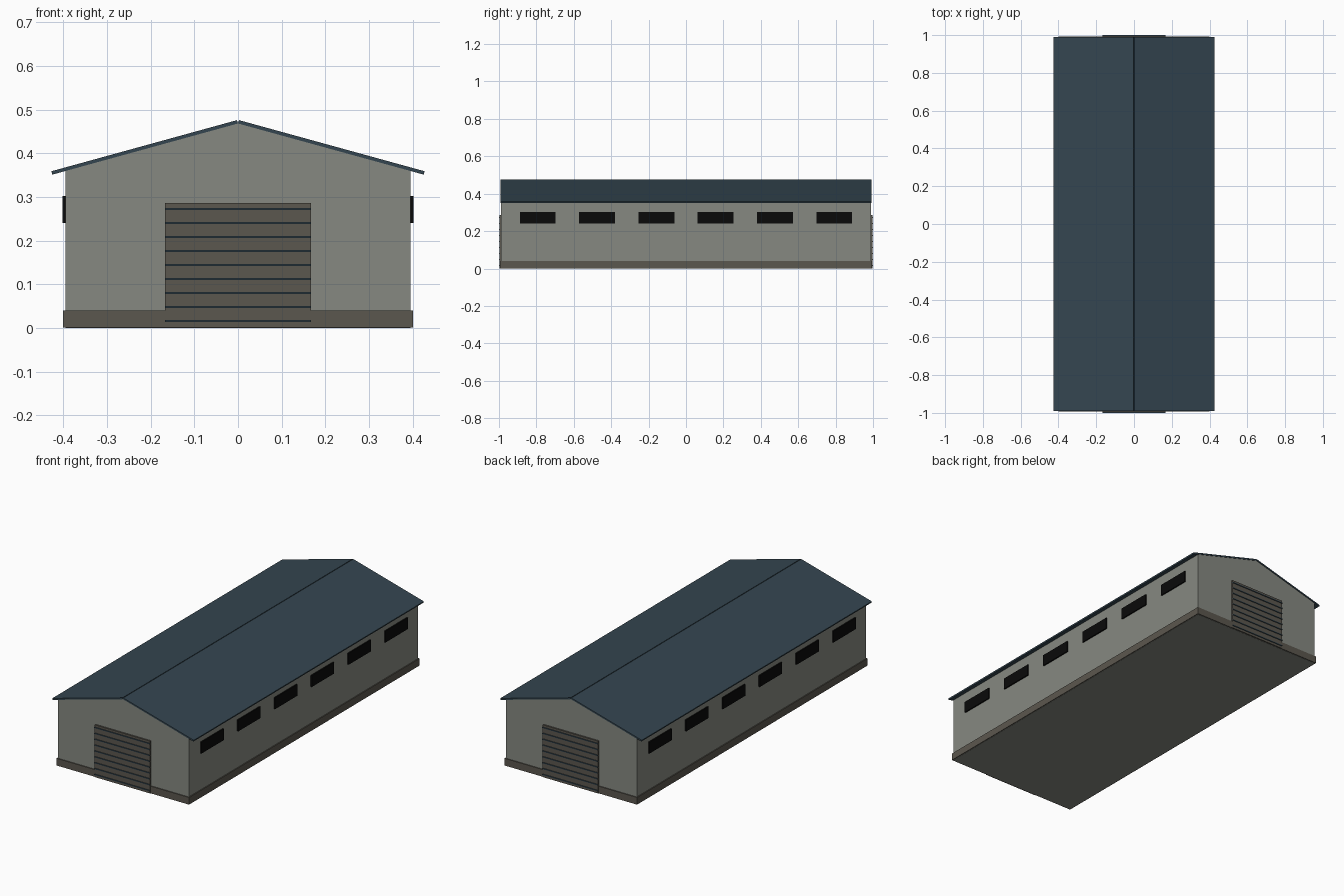
import bpy
import bmesh
import math
from mathutils import Vector

if "Cube" in bpy.data.objects:
    bpy.data.objects.remove(bpy.data.objects["Cube"], do_unlink=True)


def material(name, rgb):
    mat = bpy.data.materials.new(name)
    mat.use_nodes = True
    colour = (*rgb, 1.0)
    mat.diffuse_color = colour
    bsdf = mat.node_tree.nodes["Principled BSDF"]
    bsdf.inputs["Base Color"].default_value = colour
    bsdf.inputs["Roughness"].default_value = 0.8
    return mat


WALL = material("wall_grey", (0.24, 0.25, 0.22))
BASE = material("base_brown_grey", (0.105, 0.095, 0.077))
ROOF = material("roof_slate_blue", (0.034, 0.06, 0.08))
GLASS = material("window_black", (0.003, 0.003, 0.003))


def extrude_profile(name, points, half_length, mat):
    """Extrude an (x, z) outline along y, centred on y = 0."""
    bm = bmesh.new()
    face = bm.faces.new([bm.verts.new((x, -half_length, z)) for x, z in points])
    result = bmesh.ops.extrude_face_region(bm, geom=[face])
    verts = [v for v in result["geom"] if isinstance(v, bmesh.types.BMVert)]
    bmesh.ops.translate(bm, verts=verts, vec=(0, 2 * half_length, 0))
    bmesh.ops.recalc_face_normals(bm, faces=bm.faces)
    return finish(name, bm, mat)


def boxes(name, bounds, mat):
    """Join boxes given as (low corner, high corner) into one object."""
    bm = bmesh.new()
    for low, high in bounds:
        low, high = Vector(low), Vector(high)
        cube = bmesh.ops.create_cube(bm, size=1)["verts"]
        bmesh.ops.scale(bm, verts=cube, vec=high - low)
        bmesh.ops.translate(bm, verts=cube, vec=(low + high) / 2)
    return finish(name, bm, mat)


def finish(name, bm, mat):
    mesh = bpy.data.meshes.new(name)
    bm.to_mesh(mesh)
    bm.free()
    mesh.materials.append(mat)
    obj = bpy.data.objects.new(name, mesh)
    bpy.context.collection.objects.link(obj)
    return obj


# Gabled hall body
RIDGE, SLOPE = 0.468, 0.274
HALF_W, HALF_L = 0.395, 0.988
eave = RIDGE - SLOPE * HALF_W
extrude_profile("walls", [(-HALF_W, 0), (HALF_W, 0), (HALF_W, eave),
                          (0, RIDGE), (-HALF_W, eave)], HALF_L, WALL)

# Plinth around the foot of the walls
boxes("plinth", [((-0.4, -0.993, 0.001), (0.4, 0.993, 0.04))], BASE)

# Two roof panels meeting at the ridge with a small open joint
angle = math.atan(SLOPE)
thick, reach = 0.008, 0.427
for side, label in ((1, "left"), (-1, "right")):
    nx, nz = thick * math.sin(angle), thick * math.cos(angle)
    low_z = RIDGE - SLOPE * reach
    outline = [(0, RIDGE), (reach - nx, low_z), (reach, low_z + nz), (nx, RIDGE + nz)]
    extrude_profile("roof_" + label, [(side * x, z) for x, z in outline], 0.991, ROOF)

# Roller doors with horizontal ribs at both ends
for side, label in ((-1, "front"), (1, "back")):
    def span(x, z0, z1, depth):
        y0, y1 = sorted((side * (HALF_L - 0.002), side * depth))
        return (-x, y0, z0), (x, y1, z1)

    boxes(label + "_door", [span(0.167, 0.001, 0.286, 0.996)], BASE)
    ribs = [0.016 + 0.032 * i for i in range(9)]
    boxes(label + "_door_ribs",
          [span(0.167, z - 0.0025, z + 0.0025, 1.0) for z in ribs], ROOF)

# Row of windows along each long wall
for side, label in ((1, "left"), (-1, "right")):
    x0, x1 = sorted((side * 0.392, side * 0.402))
    centres = [0.317 * (i - 2.5) for i in range(6)]
    boxes(label + "_windows",
          [((x0, y - 0.096, 0.24), (x1, y + 0.096, 0.302)) for y in centres], GLASS)
